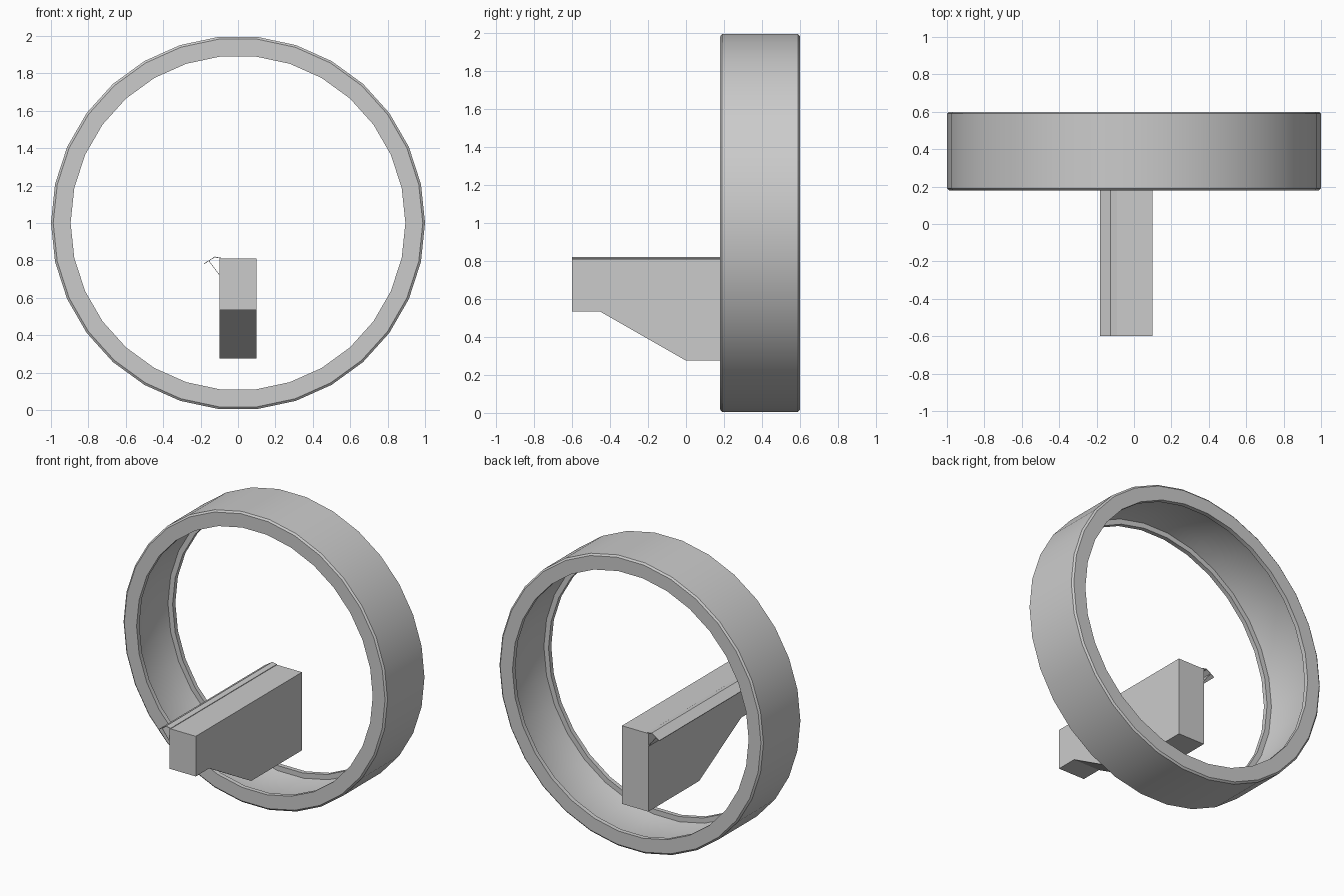
import bpy, bmesh, math
from mathutils import Matrix

cube = bpy.data.objects.get("Cube")
if cube:
    bpy.data.objects.remove(cube, do_unlink=True)

grey = bpy.data.materials.new("plain grey")
grey.use_nodes = True
COLOUR = (0.6, 0.6, 0.6, 1)
grey.diffuse_color = COLOUR
grey.node_tree.nodes["Principled BSDF"].inputs["Base Color"].default_value = COLOUR


def make_object(name, bm):
    bmesh.ops.recalc_face_normals(bm, faces=bm.faces)
    mesh = bpy.data.meshes.new(name)
    bm.to_mesh(mesh)
    bm.free()
    mesh.materials.append(grey)
    obj = bpy.data.objects.new(name, mesh)
    bpy.context.collection.objects.link(obj)
    return obj


def extrude_profile(name, points, offset):
    """Solid made by sweeping a closed outline along a straight offset."""
    bm = bmesh.new()
    face = bm.faces.new([bm.verts.new(p) for p in points])
    result = bmesh.ops.extrude_face_region(bm, geom=[face])
    moved = [v for v in result["geom"] if isinstance(v, bmesh.types.BMVert)]
    bmesh.ops.translate(bm, verts=moved, vec=offset)
    return make_object(name, bm)


# Ring: half a wall section as (distance from mid plane, radius), mirrored
SIDES, MID_Y, HALF = 30, 0.39, 0.21
half = [(0.09, 0.945), (0.18, 0.93), (0.18, 0.895), (HALF, 0.895),
        (HALF, 0.988), (0.2, 1.0)]
section = half + [(-d, r) for d, r in reversed(half)]
bm = bmesh.new()
loops = []
for i in range(SIDES):
    turn = Matrix.Rotation(math.tau * i / SIDES, 3, "Y")
    loops.append([bm.verts.new(turn @ Matrix.Identity(3).col[0] * r) for d, r in section])
    for v, (d, r) in zip(loops[-1], section):
        v.co.y = MID_Y + d
        v.co.z += 1
for i in range(SIDES):
    a, b = loops[i], loops[(i + 1) % SIDES]
    for j in range(len(section)):
        k = (j + 1) % len(section)
        bm.faces.new((a[j], a[k], b[k], b[j]))
ring = make_object("ring", bm)
bpy.context.view_layer.objects.active = ring
ring.select_set(True)
bpy.ops.object.shade_smooth_by_angle(angle=math.radians(30))

# Arm with a sloped underside, running through the ring
FRONT, BACK = -0.6, 0.55
outline = [(FRONT, 0.81), (FRONT, 0.535), (-0.455, 0.535),
           (0, 0.275), (BACK, 0.275), (BACK, 0.81)]
extrude_profile("arm", [(-0.1, y, z) for y, z in outline], (0.2, 0, 0))


# Thin folded strip and its brace along the top edge of the arm
def strip(name, path, thickness=0.004):
    points = [(x, FRONT, z) for x, z in path]
    points += [(x, FRONT, z - thickness) for x, z in reversed(path)]
    extrude_profile(name, points, (0, BACK - FRONT, 0))


strip("edge_strip", [(-0.09, 0.814), (-0.125, 0.82), (-0.182, 0.783)])
strip("edge_brace", [(-0.155, 0.798), (-0.1, 0.725)])
